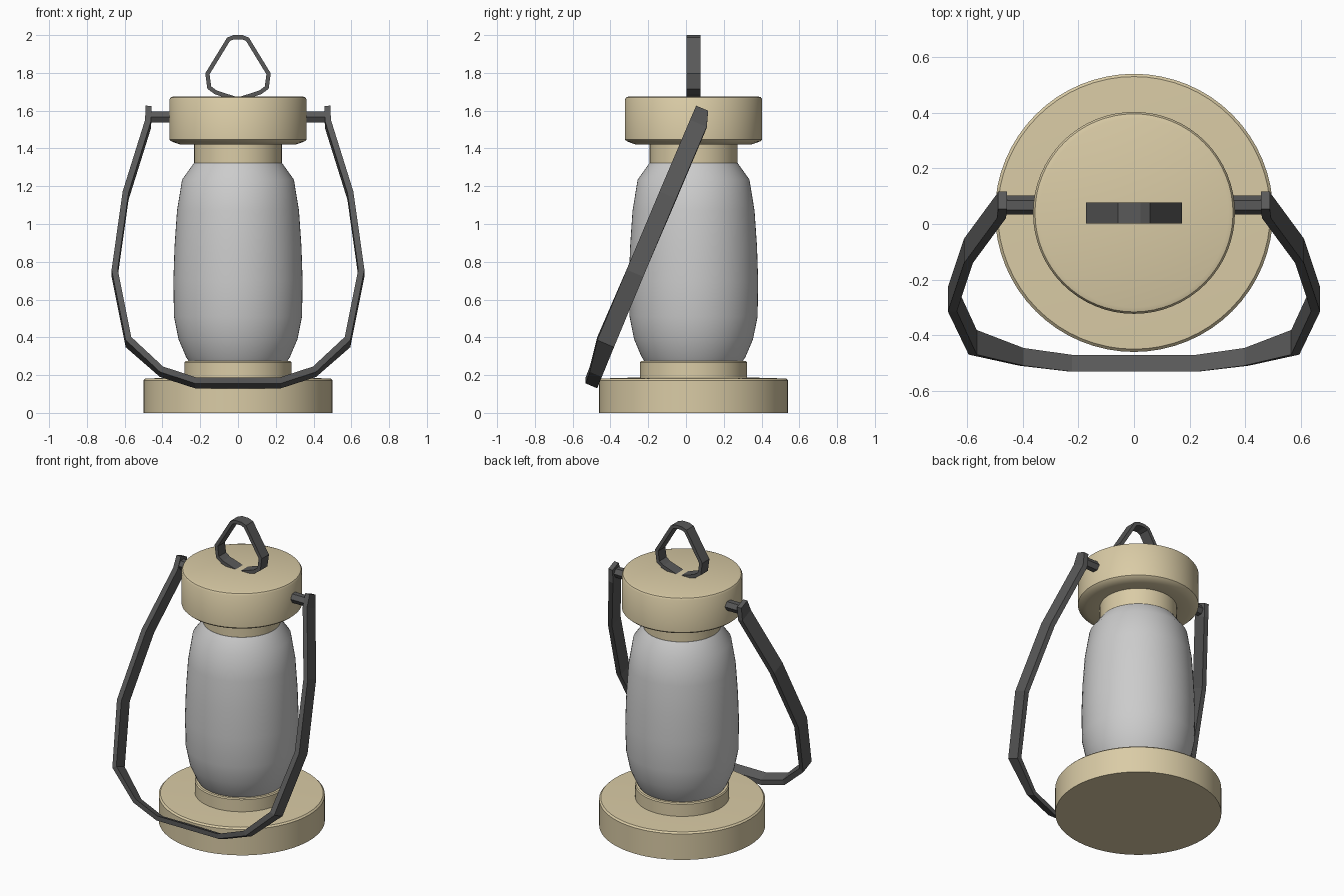
import bpy, bmesh, math
from mathutils import Vector

if "Cube" in bpy.data.objects:
    bpy.data.objects.remove(bpy.data.objects["Cube"])

CY = 0.04  # lantern axis


def material(name, rgb):
    m = bpy.data.materials.new(name)
    m.diffuse_color = (*rgb, 1)
    m.use_nodes = True
    m.node_tree.nodes["Principled BSDF"].inputs["Base Color"].default_value = m.diffuse_color
    return m


TAN = material("tan_paint", (0.70, 0.60, 0.38))
DARK = material("dark_metal", (0.10, 0.10, 0.10))


def finish(name, bm, mat=None, smooth=None):
    bmesh.ops.recalc_face_normals(bm, faces=bm.faces)
    me = bpy.data.meshes.new(name)
    bm.to_mesh(me)
    bm.free()
    ob = bpy.data.objects.new(name, me)
    bpy.context.collection.objects.link(ob)
    if mat:
        me.materials.append(mat)
    if smooth:
        bpy.ops.object.select_all(action='DESELECT')
        ob.select_set(True)
        bpy.context.view_layer.objects.active = ob
        bpy.ops.object.shade_smooth_by_angle(angle=math.radians(smooth))
    return ob


def skin(bm, rings, closed=False):
    """Bridge successive rings of points; cap the two ends unless closed."""
    loops = [[bm.verts.new(p) for p in r] for r in rings]
    n = len(loops[0])
    pairs = list(zip(loops, loops[1:]))
    for a, b in pairs:
        for i in range(n):
            j = (i + 1) % n
            bm.faces.new((a[i], a[j], b[j], b[i]))
    bm.faces.new(loops[0])
    bm.faces.new(loops[-1])


def lathe(name, profile, mat=None, seg=64, smooth=35):
    bm = bmesh.new()
    ang = [2 * math.pi * i / seg for i in range(seg)]
    skin(bm, [[(r * math.cos(a), CY + r * math.sin(a), z) for a in ang]
              for r, z in profile])
    return finish(name, bm, mat, smooth)


def side_normals(path):
    """Mitred normals of an (x, z) polyline."""
    pts = [Vector(p) for p in path]
    out = []
    for i, p in enumerate(pts):
        a = (p - pts[i - 1]).normalized() if i else None
        b = (pts[i + 1] - p).normalized() if i < len(pts) - 1 else None
        a, b = a or b, b or a
        t = (a + b).normalized()
        out.append(Vector((-t.y, t.x)) / max(t.dot(a), 0.5))
    return out


def strap(name, path, thick, edges):
    """Flat band along an (x, z) path; edges gives the (front, back) points in y, z."""
    bm = bmesh.new()
    rings = []
    for (x, z), n, (f, b) in zip(path, side_normals(path), edges):
        o = n * thick / 2
        rings.append([(x + s * o.x, e[0], e[1] + s * o.y)
                      for e, s in ((f, 1), (b, 1), (b, -1), (f, -1))])
    skin(bm, rings)
    return finish(name, bm, DARK)


def mirror_path(half):
    return half + [(-p[0], *p[1:]) for p in reversed(half)]


# Base, collar, glass, neck and cap
lathe("base", [(0.5, 0), (0.5, 0.172), (0.49, 0.182), (0.28, 0.188)], TAN)
lathe("base_collar", [(0.283, 0.17), (0.283, 0.268), (0.277, 0.275), (0.25, 0.275)], TAN)
lathe("glass", [(0.255, 0.265), (0.275, 0.296), (0.315, 0.39), (0.339, 0.51),
                (0.342, 0.70), (0.336, 0.88), (0.323, 1.07), (0.296, 1.235),
                (0.233, 1.323), (0.22, 1.325)], smooth=40)
lathe("neck", [(0.232, 1.315), (0.232, 1.46)], TAN)
lathe("cap", [(0.23, 1.43), (0.31, 1.422), (0.352, 1.437), (0.363, 1.447),
              (0.363, 1.660), (0.356, 1.671), (0.34, 1.676)], TAN)

# Swing handle: x, z, trim of front edge, trim of back edge
handle = mirror_path([(0.473, 1.607, 0, 0.027), (0.476, 1.53, 0, 0),
                      (0.595, 1.15, 0, 0), (0.653, 0.74, 0, 0),
                      (0.580, 0.375, 0, 0), (0.405, 0.223, 0.027, 0),
                      (0.225, 0.165, 0.030, 0)])
tilt = math.atan(0.425)
w = Vector((math.cos(tilt), -math.sin(tilt)))
edges = []
for x, z, f, b in handle:
    c = Vector((0.057 + 0.425 * (z - 1.51), z))
    edges.append((c - w * (0.048 - f), c + w * (0.048 - b)))
strap("swing_handle", [h[:2] for h in handle], 0.032, edges)

# Hexagonal pivot pins
for side, s in (("left", -1), ("right", 1)):
    bm = bmesh.new()
    skin(bm, [[(s * x, 0.068 + 0.034 * math.cos(k * math.pi / 3),
                1.567 + 0.034 * math.sin(k * math.pi / 3)) for k in range(6)]
              for x in (0.33, 0.475)])
    finish(side + "_pivot_pin", bm, DARK)

# Hanging loop on the cap, open at the bottom
half = [(0.0, 1.658), (0.118, 1.697), (0.152, 1.722), (0.162, 1.795),
        (0.050, 1.978), (0.022, 1.989)]
half[0] = (0.02, 1.665)
loop = mirror_path(half)
strap("hanging_loop", loop, 0.022,
      [((0.002, z), (0.077, z)) for x, z in loop])
